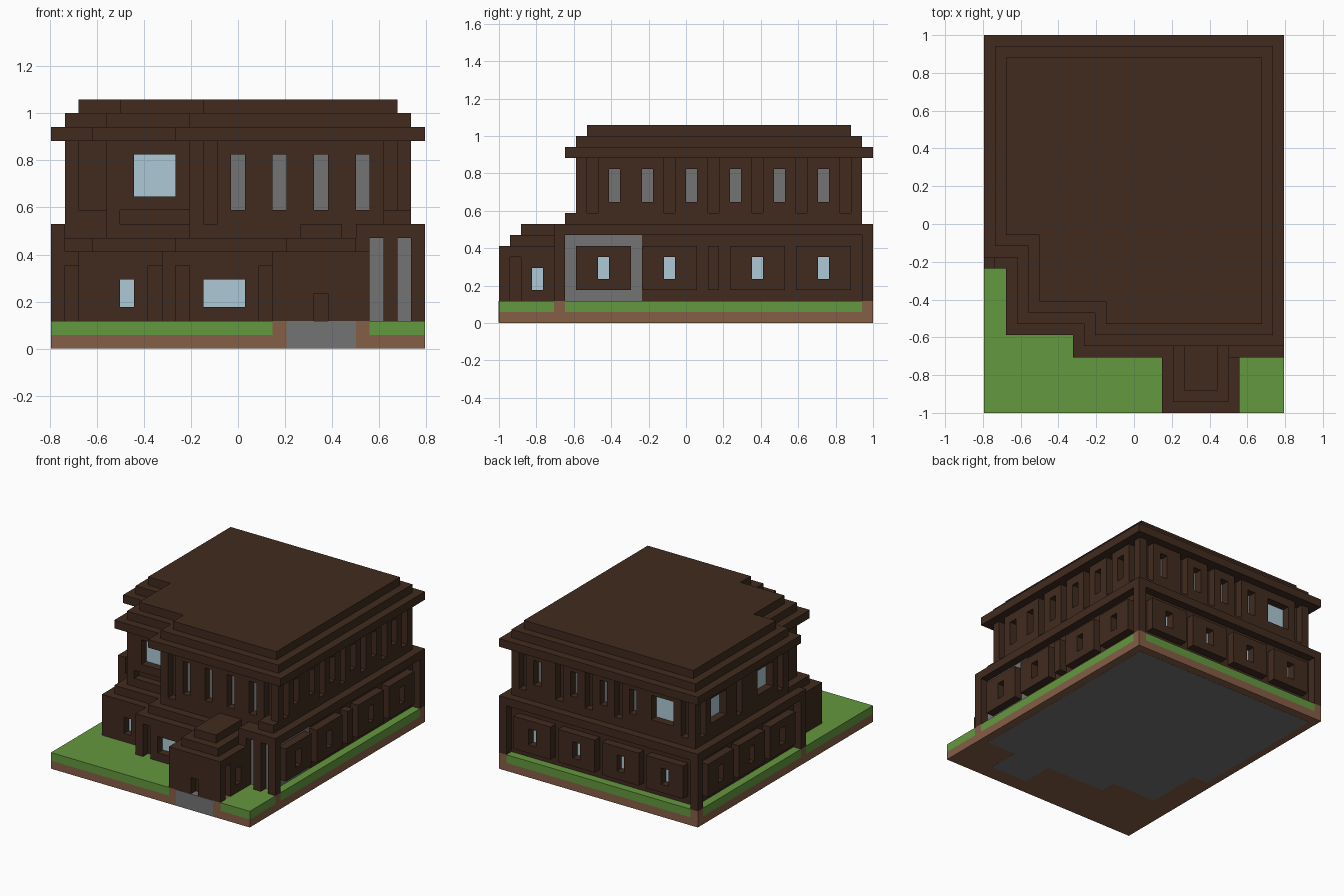
import bpy, bmesh
from mathutils import Vector

if "Cube" in bpy.data.objects:
    bpy.data.objects.remove(bpy.data.objects["Cube"])

U = 1 / 17          # one block
W, D = 27, 34       # plot size in blocks


def material(name, r, g, b):
    m = bpy.data.materials.new(name)
    m.use_nodes = True
    m.diffuse_color = (r, g, b, 1)
    m.node_tree.nodes["Principled BSDF"].inputs["Base Color"].default_value = (r, g, b, 1)
    return m


BROWN = material("dark_brown", .053, .024, .0135)
GRASS = material("grass_green", .127, .315, .049)
DIRT = material("dirt_brown", .235, .113, .061)
GLASS = material("pale_glass", .42, .585, .67)
STONE = material("stone_grey", .175, .175, .175)


def finish(name, bm, mat):
    for v in bm.verts:
        v.co = Vector((v.co.x - W / 2, v.co.y - D / 2, v.co.z)) * U
    bmesh.ops.recalc_face_normals(bm, faces=bm.faces)
    mesh = bpy.data.meshes.new(name)
    bm.to_mesh(mesh)
    bm.free()
    mesh.materials.append(mat)
    ob = bpy.data.objects.new(name, mesh)
    bpy.context.collection.objects.link(ob)
    return ob


def boxes(name, mat, *items):
    """Axis-aligned boxes given as (x0, x1, y0, y1, z0, z1)."""
    bm = bmesh.new()
    for x0, x1, y0, y1, z0, z1 in items:
        for v in bmesh.ops.create_cube(bm, size=1)["verts"]:
            v.co = Vector((x1 if v.co.x > 0 else x0,
                           y1 if v.co.y > 0 else y0,
                           z1 if v.co.z > 0 else z0))
    return finish(name, bm, mat)


def prism(name, mat, outline, z0, z1):
    bm = bmesh.new()
    f = bm.faces.new([bm.verts.new((x, y, z0)) for x, y in outline])
    top = bmesh.ops.extrude_face_region(bm, geom=[f])["geom"]
    for v in top:
        if isinstance(v, bmesh.types.BMVert):
            v.co.z = z1
    return finish(name, bm, mat)


def side_box(side, plane, depth, a0, a1, z0, z1):
    """Box running inward from a wall plane on one side of the house."""
    inner = plane + depth if side in ("front", "left") else plane - depth
    lo, hi = sorted((plane, inner))
    if side in ("front", "back"):
        return (a0, a1, lo, hi, z0, z1)
    return (lo, hi, a0, a1, z0, z1)


def carve(wall, openings):
    """openings: (side, plane, start, end, bottom, top, pane material or None)."""
    holes = []
    for side, p, a0, a1, z0, z1, mat in openings:
        out = -1 if side in ("front", "left") else 1
        # just under one block deep, so grooves never meet at a corner
        holes.append(side_box(side, p + out * .2, 1.17, a0, a1, z0, z1))
        if mat:
            boxes(wall.name + "_pane", mat,
                  side_box(side, p - out * .95, .1, a0, a1, z0, z1))
    cutter = boxes("opening_cutter", BROWN, *holes)
    cutter.hide_render = True
    mod = wall.modifiers.new("openings", "BOOLEAN")
    mod.operation = "DIFFERENCE"
    mod.solver = "EXACT"
    mod.object = cutter
    deps = bpy.context.evaluated_depsgraph_get()
    mesh = bpy.data.meshes.new_from_object(wall.evaluated_get(deps))
    wall.modifiers.clear()
    wall.data = mesh
    bpy.data.objects.remove(cutter)


def stepped(i):
    """Roof outline with a stepped front left corner, inset by i blocks."""
    return [(i, 14 + i), (3 + i, 14 + i), (3 + i, 8 + i), (9 + i, 8 + i), (9 + i, 6 + i),
            (27 - i, 6 + i), (27 - i, 34 - i), (i, 34 - i)]


# Ground: soil slab, raised soil under the walls, lawn, path and floor slab
boxes("soil", DIRT, (0, 27, 0, 34, .02, 1), (16, 17, 0, 6, 1, 2), (22, 23, 0, 6, 1, 2),
      *[(x, x + 1, y, y + 1, 1, 2) for x, y in ((26, 5), (26, 33), (0, 33), (0, 13))])
boxes("lawn", GRASS, (0, 16, 0, 13, 1, 2), (23, 27, 0, 5, 1, 2), (25, 27, 6, 33, 1, 2),
      (1, 26, 32, 34, 1, 2), (0, 2, 14, 33, 1, 2), (1, 26, 5, 14, 1, 1.98))
boxes("path", STONE, (17, 22, -.02, 6, .03, 1.99))
prism("floor_slab", STONE, [(1, 15), (3, 15), (3, 8), (9, 8), (9, 6), (17, 6), (17, 2), (22, 2),
                            (22, 6), (26, 6), (26, 33), (1, 33)], 0, .1)

# Ground floor walls with grooves and windows
lower = prism("lower_wall", BROWN, [(1, 13), (2, 13), (2, 7), (8, 7), (8, 5), (22, 5),
                                    (22, 13), (26, 13), (26, 33), (1, 33)], 2, 7)
openings = [("front", 7, 5, 6, 3, 5, GLASS), ("front", 5, 11, 14, 3, 5, GLASS)]
openings += [("front", p, a, a + 1, 1.9, 6, None) for p, a in ((13, 1), (7, 7), (5, 9), (5, 15))]
carve(lower, openings)
prism("lower_ledge", BROWN, [(1, 14), (3, 14), (3, 8), (9, 8), (9, 6), (22, 6),
                             (22, 13), (26, 13), (26, 33), (1, 33)], 7, 8)
boxes("grey_corner_wall", STONE, (22, 26, 6, 13, 2, 8))
boxes("corner_posts", BROWN,
      *[(x, x + 1, y, y + 1, 2, 8) for x, y in
        ((26, 5), (24, 5), (22, 5), (26, 33), (0, 33), (0, 13))])

# Raised window panels on the ground floor
panels = [("right", 27, s) for s in (7, 13, 21, 27)]
panels += [("back", 34, s) for s in (2, 8, 14, 20)]
panels += [("left", 0, s) for s in (15, 21, 27)]
for side, face, s in panels:
    p = boxes(side + "_panel", BROWN, side_box(side, face, 1, s, s + 5, 3, 7))
    carve(p, [(side, face, s + 2, s + 3, 4, 6, GLASS)])
boxes("right_pilaster", BROWN, (26, 27, 19, 20, 3, 7))

# Roof band over the ground floor
prism("lower_roof", BROWN, [(0, 13), (1, 13), (1, 15), (4, 15), (4, 9), (10, 9), (10, 7),
                            (22, 7), (22, 5), (27, 5), (27, 34), (0, 34)], 8, 9)
boxes("corner_plinth", BROWN, (24, 26, 6, 7, 9, 10))

# Porch with side grooves, side windows and a doorway
porch = boxes("porch", BROWN, (16, 23, 0, 6, 2, 7))
carve(porch, [("front", 0, 19, 20, 1.9, 4, None)]
      + [(s, p, 3, 4, 3, 5, GLASS) for s, p in (("right", 23), ("left", 16))]
      + [(s, p, 1, 2, 1.9, 6, None) for s, p in (("right", 23), ("left", 16))])
boxes("porch_roof", BROWN, (17, 22, 1, 6, 7, 8), (18, 21, 2, 7, 8, 9))

# Upper floor walls: recessed windows and vertical grooves
upper = prism("upper_wall", BROWN, stepped(1), 9, 15)
openings = [("front", 7, a, a + 1, 10, 14, STONE) for a in (13, 16, 19, 22)]
openings += [("right", 26, a, a + 1, 11, 14, STONE) for a in (10, 13, 17, 21, 25, 29)]
openings += [("back", 33, a, a + 1, 11, 14, STONE) for a in (9, 13, 17, 22)]
openings += [("back", 33, 4, 7, 11, 14, GLASS), ("front", 9, 6, 9, 11, 14, GLASS)]
openings += [("left", 1, a, a + 3, 11, 14, GLASS) for a in (18, 27)]
openings += [("right", 26, a, a + 1, 10, 15.1, None) for a in (8, 15, 19, 23, 27, 31)]
openings += [("back", 33, a, a + 1, 10, 15.1, None) for a in (2, 11, 15, 19, 24)]
openings += [("left", 1, a, a + 1, 10, 15.1, None) for a in (16, 24, 31)]
openings += [("front", 7, 11, 12, 8.9, 15.1, None), ("front", 7, 24, 25, 10, 15.1, None),
             ("front", 15, 2, 4, 10, 15.1, None), ("front", 9, 5, 10, 8.9, 10, None)]
carve(upper, openings)

# Roof tiers
for i in range(3):
    prism("roof_tier", BROWN, stepped(i), 15 + i, 16 + i)
